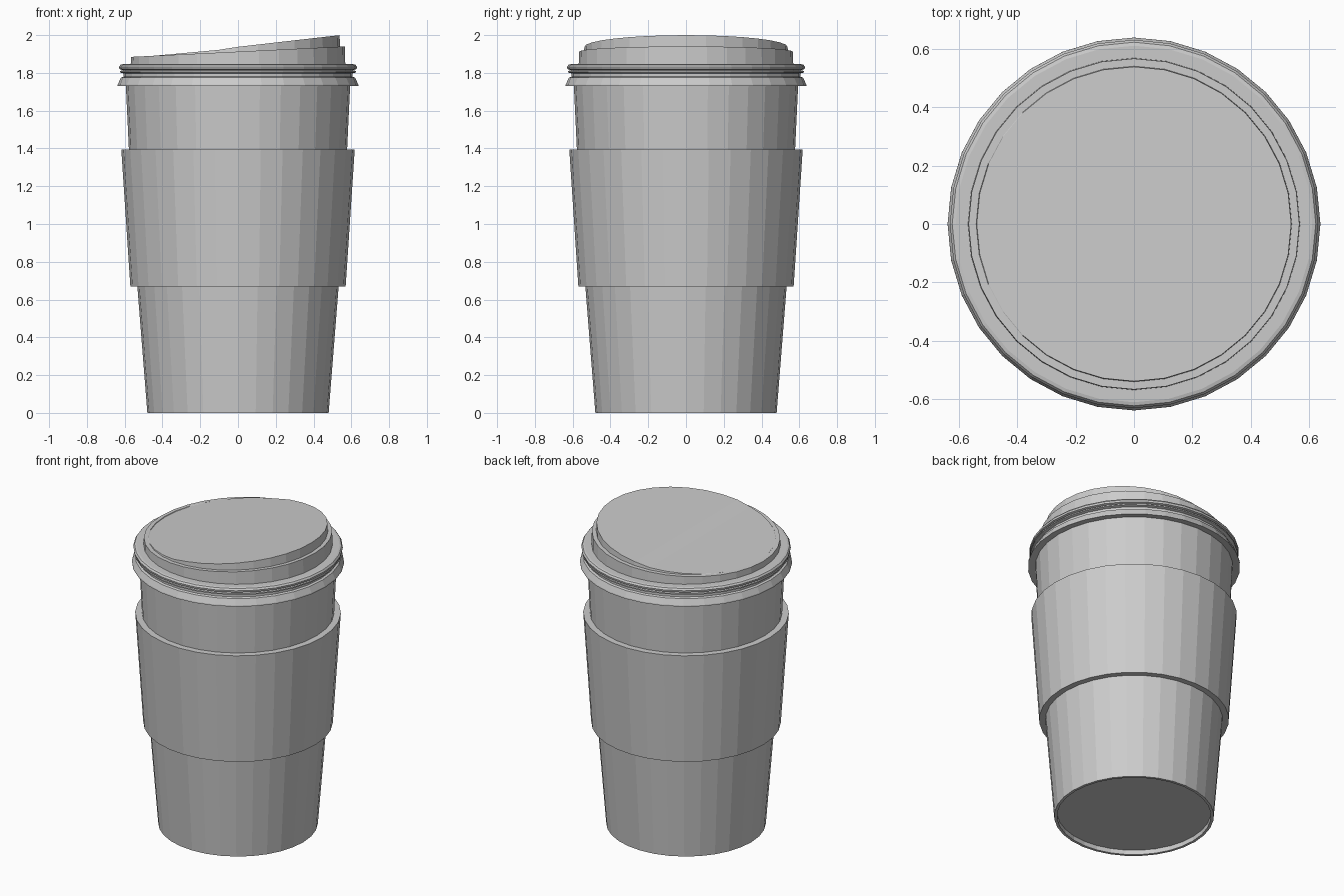
import bpy, bmesh
from math import sin, cos, pi

if "Cube" in bpy.data.objects:
    bpy.data.objects.remove(bpy.data.objects["Cube"])

N = 32


def ring(bm, r, z):
    """Ring of N vertices; z is a height or a function of x."""
    out = []
    for i in range(N):
        a = 2 * pi * i / N
        x = r * cos(a)
        out.append(bm.verts.new((x, r * sin(a), z(x) if callable(z) else z)))
    return out


def lathe(name, profile, cap_start=False, cap_end=False):
    bm = bmesh.new()
    rings = [ring(bm, r, z) for r, z in profile]
    for a, b in zip(rings, rings[1:]):
        for i in range(N):
            j = (i + 1) % N
            bm.faces.new((a[i], a[j], b[j], b[i]))
    if cap_start:
        bm.faces.new(rings[0][::-1])
    if cap_end:
        # strips across y keep a top that bends along x clean
        t = rings[-1]
        bm.faces.new((t[0], t[1], t[-1]))
        for i in range(1, N // 2 - 1):
            bm.faces.new((t[i], t[i + 1], t[N - i - 1], t[N - i]))
        h = N // 2
        bm.faces.new((t[h - 1], t[h], t[h + 1]))
    mesh = bpy.data.meshes.new(name)
    bm.to_mesh(mesh)
    bm.free()
    ob = bpy.data.objects.new(name, mesh)
    bpy.context.collection.objects.link(ob)
    return ob


def tier_top(x):
    return 1.9125 + 0.049 * x


def cap_top(x):
    pts = [(-0.54, 1.882), (-0.1, 1.922), (0.0, 1.938), (0.54, 2.0)]
    for (x0, z0), (x1, z1) in zip(pts, pts[1:]):
        if x <= x1 + 1e-6:
            return z0 + (z1 - z0) * (x - x0) / (x1 - x0)
    return 2.0


# Tapered cup with recessed base
lathe("cup", [(0.463, 0.03), (0.463, 0), (0.48, 0), (0.533, 0.67),
              (0.578, 1.4), (0.595, 1.76)], cap_start=True)

# Insulating sleeve
lathe("sleeve", [(0.525, 0.67), (0.57, 0.67), (0.618, 1.395), (0.57, 1.395)])

# Lid: flared skirt, two beads, rim, sloped tier and tilted drinking cap
lathe("lid", [(0.585, 1.735), (0.638, 1.73), (0.637, 1.738), (0.62, 1.775),
              (0.606, 1.78), (0.606, 1.797), (0.624, 1.802), (0.624, 1.81),
              (0.61, 1.814), (0.628, 1.82), (0.63, 1.832), (0.622, 1.843),
              (0.61, 1.846), (0.568, 1.846), (0.566, tier_top),
              (0.54, tier_top), (0.538, cap_top)], cap_end=True)
